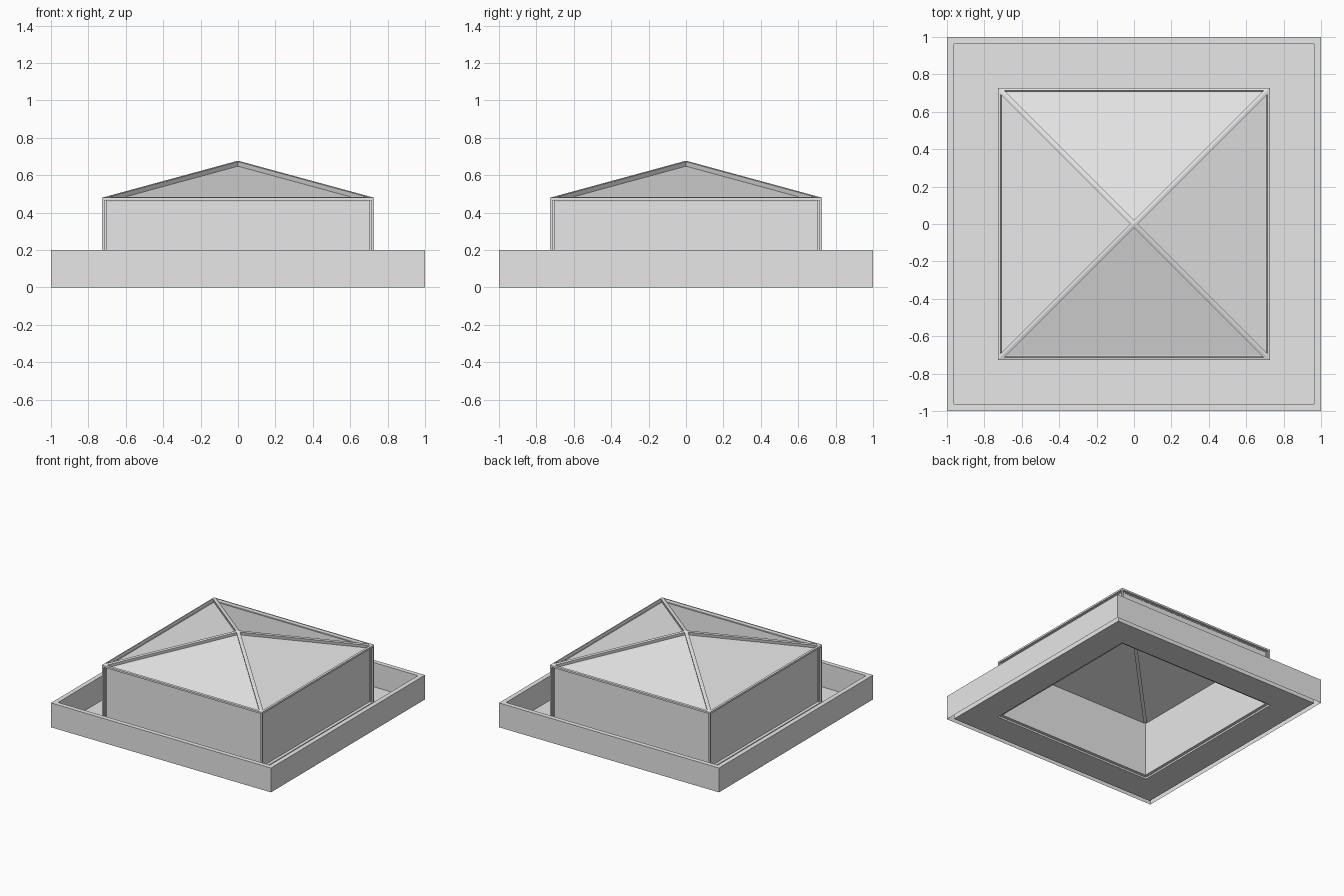
import bpy
import bmesh

cube = bpy.data.objects.get("Cube")
if cube:
    bpy.data.objects.remove(cube, do_unlink=True)

grey = bpy.data.materials.new("light_grey")
grey.use_nodes = True
grey.diffuse_color = (0.8, 0.8, 0.8, 1)
grey.node_tree.nodes["Principled BSDF"].inputs["Base Color"].default_value = (0.8, 0.8, 0.8, 1)

HALF = 0.728        # half width of the glazed house
EAVE, APEX = 0.48, 0.678
FRAME = 0.0145      # visible width of the frame bars
RECESS = 0.025      # depth of the panels behind the frame
RIM = 0.038         # thickness of the tray wall


def square(bm, half, z):
    """Four corner vertices of a centred square, counter-clockwise."""
    return [bm.verts.new((x * half, y * half, z))
            for x, y in ((-1, -1), (1, -1), (1, 1), (-1, 1))]


def bridge(bm, lower, upper):
    """Flat quads between two squares."""
    return [bm.faces.new((lower[i], lower[(i + 1) % 4], upper[(i + 1) % 4], upper[i]))
            for i in range(4)]


def finish(bm, name):
    mesh = bpy.data.meshes.new(name)
    bm.to_mesh(mesh)
    bm.free()
    mesh.materials.append(grey)
    obj = bpy.data.objects.new(name, mesh)
    bpy.context.collection.objects.link(obj)


# Square tray: outer wall, rim, inner wall, floor with an opening for the house
bm = bmesh.new()
loops = [square(bm, half, z) for half, z in
         ((1, 0), (1, 0.2), (1 - RIM, 0.2), (1 - RIM, 0), (HALF, 0))]
for a, b in zip(loops, loops[1:]):
    bridge(bm, a, b)
finish(bm, "base_tray")

# House shell: four walls and a pyramid roof, each face inset as a recessed panel
bm = bmesh.new()
foot, eave = square(bm, HALF, 0), square(bm, HALF, EAVE)
panels = bridge(bm, foot, eave)
apex = bm.verts.new((0, 0, APEX))
panels += [bm.faces.new((eave[i], eave[(i + 1) % 4], apex)) for i in range(4)]
bm.normal_update()
bmesh.ops.inset_individual(bm, faces=panels, thickness=FRAME, use_even_offset=True)
# Push each panel straight back, leaving reveals around the frame bars
for face in panels:
    old = face.normal.copy()
    ring = bmesh.ops.extrude_discrete_faces(bm, faces=[face])["faces"][0]
    inner = list(ring.verts)
    outer = [min((v for v in bm.verts if v not in inner),
                 key=lambda v, p=w.co.copy(): (v.co - p).length) for w in inner]
    for v in inner:
        v.co -= old * RECESS
    for i in range(len(inner)):
        j = (i + 1) % len(inner)
        corners = (outer[i], outer[j], inner[j], inner[i])
        if not bm.faces.get(corners):
            bm.faces.new(corners)
bm.normal_update()
finish(bm, "panelled_house_with_hip_roof")
